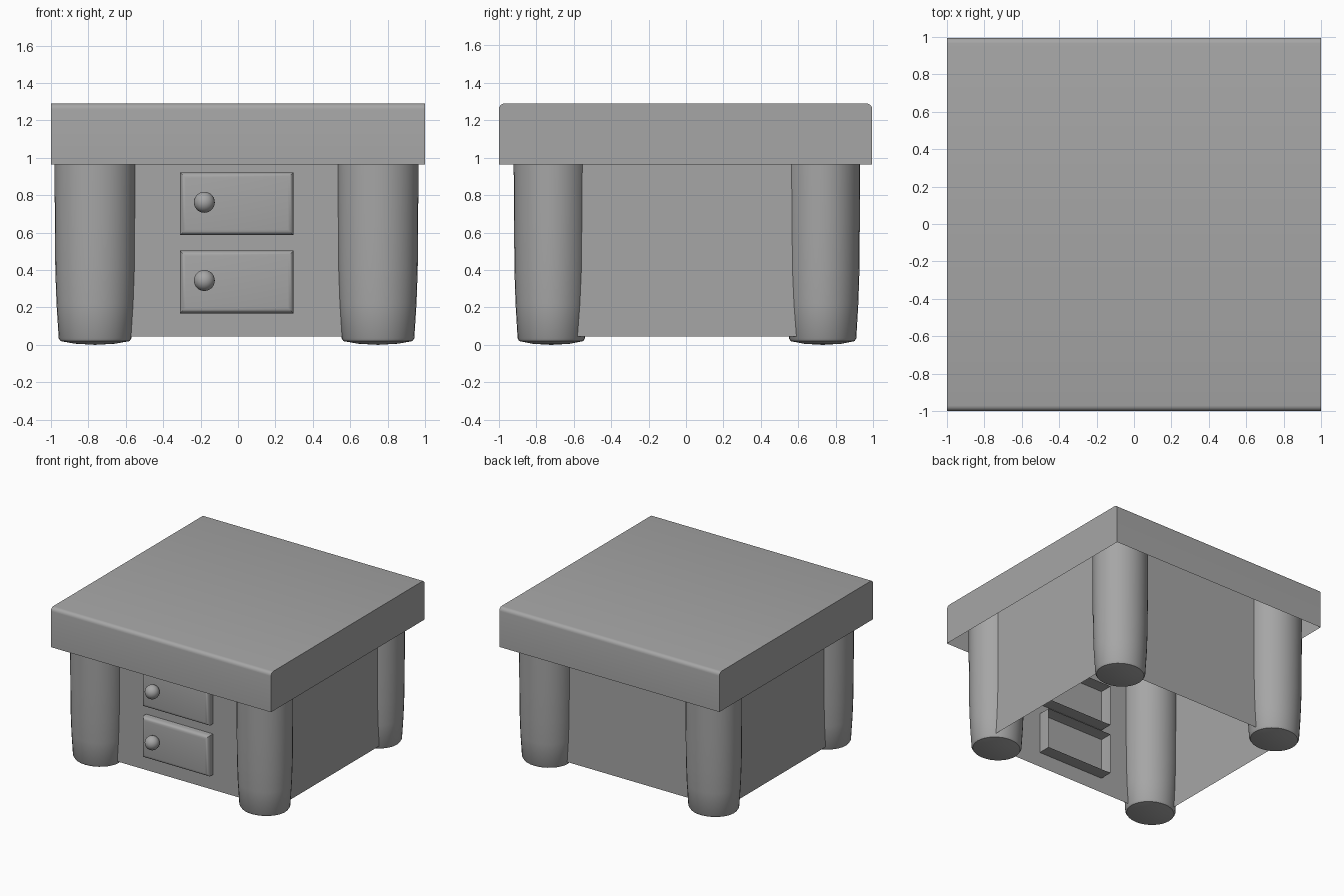
import bpy, bmesh, math

cube = bpy.data.objects.get("Cube")
if cube:
    bpy.data.objects.remove(cube, do_unlink=True)

grey = bpy.data.materials.new("plain_grey")
grey.use_nodes = True
colour = (0.38, 0.38, 0.38, 1)
grey.diffuse_color = colour
grey.node_tree.nodes["Principled BSDF"].inputs["Base Color"].default_value = colour


def finish(name, bm, smooth=True):
    """Turn a bmesh into a named, coloured object."""
    mesh = bpy.data.meshes.new(name)
    bm.to_mesh(mesh)
    bm.free()
    mesh.materials.append(grey)
    obj = bpy.data.objects.new(name, mesh)
    bpy.context.collection.objects.link(obj)
    if smooth:
        bpy.ops.object.select_all(action='DESELECT')
        obj.select_set(True)
        bpy.context.view_layer.objects.active = obj
        bpy.ops.object.shade_smooth_by_angle(angle=math.radians(40))


def box(low, high):
    bm = bmesh.new()
    bmesh.ops.create_cube(bm, size=1)
    for v in bm.verts:
        for i in range(3):
            v.co[i] = low[i] if v.co[i] < 0 else high[i]
    bm.normal_update()
    return bm


def bevel(bm, rule, width, segments=4):
    edges = [e for e in bm.edges if rule(*(v.co for v in e.verts))]
    bmesh.ops.bevel(bm, geom=edges, offset=width, segments=segments,
                    profile=0.5, affect='EDGES')


def remove_faces(bm, rule):
    faces = [f for f in bm.faces if rule(f.normal)]
    bmesh.ops.delete(bm, geom=faces, context='FACES')


# Table top: a deep cap, hollow underneath, softened along front and back
top = box((-1, -1, 0.965), (1, 0.995, 1.29))
bevel(top, lambda a, b: min(a.z, b.z) > 1.2 and abs(a.y - b.y) < 0.1, 0.03)
remove_faces(top, lambda n: n.z < -0.9)
finish("table_top", top)

# Thin-walled cabinet running up into the cap, open underneath
body = box((-0.87, -0.75, 0.045), (0.87, 0.75, 1.28))
remove_faces(body, lambda n: abs(n.z) > 0.9)
finish("cabinet_walls", body, smooth=False)

# Four rounded legs, tapering towards domed feet: (radius factor, height)
LEG = [(1.01, 1.28), (1.01, 0.97), (1, 0.65), (0.99, 0.4), (0.96, 0.22),
       (0.905, 0.035), (0.86, 0.02), (0.5, 0.006), (0, 0)]


def leg(name, x, y):
    bm = bmesh.new()
    verts = [bm.verts.new((0.215 * r, 0, z)) for r, z in LEG]
    edges = [bm.edges.new(pair) for pair in zip(verts, verts[1:])]
    bmesh.ops.spin(bm, geom=verts + edges, cent=(0, 0, 0), axis=(0, 0, 1),
                   angle=math.tau, steps=32)
    bmesh.ops.remove_doubles(bm, verts=bm.verts, dist=0.0005)
    bmesh.ops.recalc_face_normals(bm, faces=bm.faces)
    for v in bm.verts:
        v.co.x += x
        v.co.y = v.co.y * 0.925 + y
    finish(name, bm)


for end, y in (("front", -0.72), ("back", 0.73)):
    for side, x in (("right", -0.764), ("left", 0.748)):
        leg(f"{end}_{side}_leg", x, y)

# Two hollow drawers set through the front wall, each with a round knob
for label, z in (("upper", 0.754), ("lower", 0.336)):
    drawer = box((-0.31, -0.81, z - 0.168), (0.297, -0.645, z + 0.168))
    bevel(drawer, lambda a, b: max(a.y, b.y) < -0.8, 0.03)
    remove_faces(drawer, lambda n: n.y > 0.9)
    finish(f"{label}_drawer", drawer)

    knob = bmesh.new()
    bmesh.ops.create_uvsphere(knob, u_segments=24, v_segments=14, radius=0.056)
    for v in knob.verts:
        v.co.x -= 0.18
        v.co.y -= 0.857
        v.co.z += z + 0.008
    finish(f"{label}_knob", knob)
